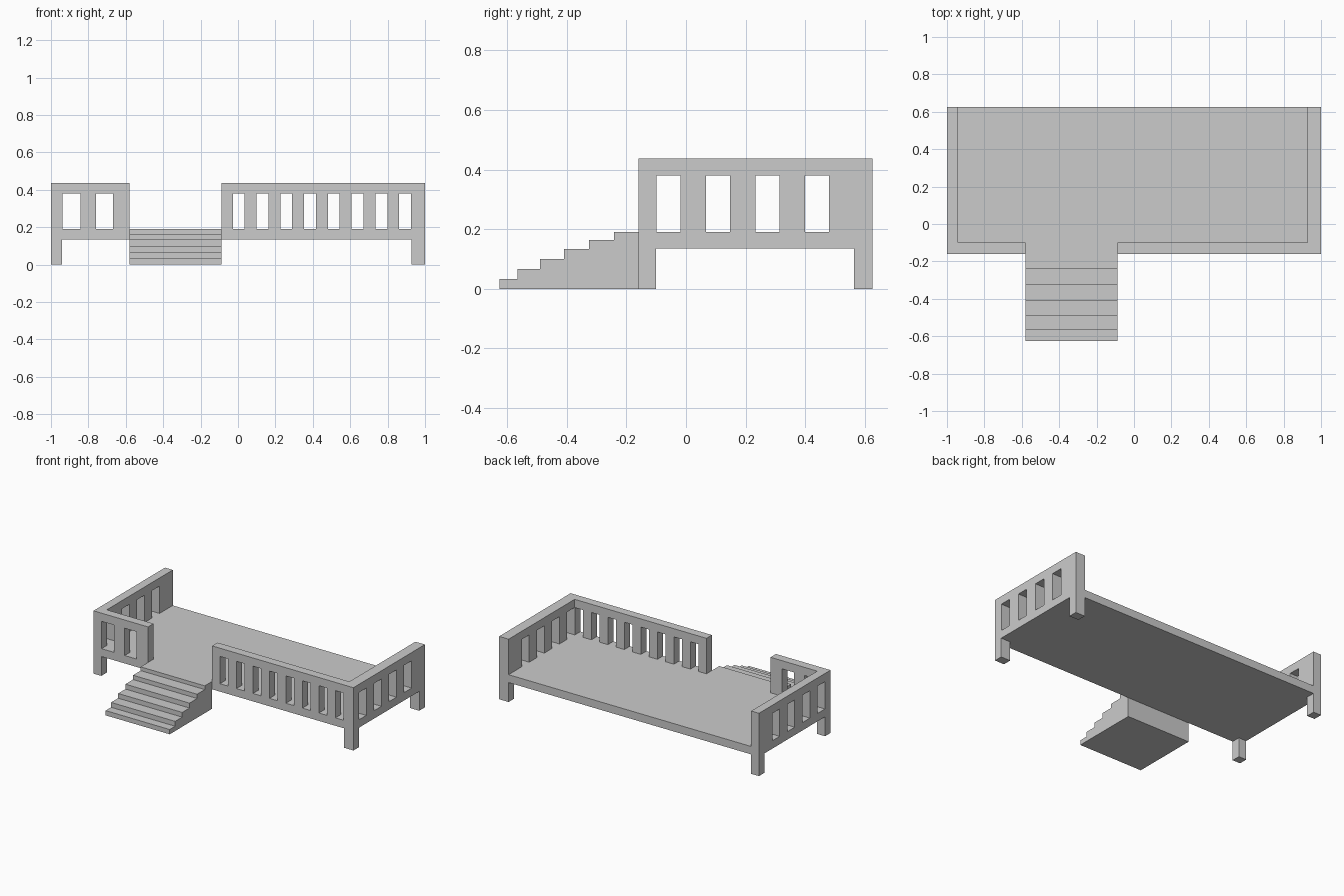
import bpy, bmesh
from mathutils import Vector

if "Cube" in bpy.data.objects:
    bpy.data.objects.remove(bpy.data.objects["Cube"])

FRONT, INNER, BACK = -0.16, -0.10, 0.626     # y of front face, inside of front rail, back
LEFT_IN, RIGHT_IN = -0.94, 0.927             # x of the inside of the side rails
UNDER, FLOOR, WIN_TOP, TOP = 0.135, 0.19, 0.38, 0.437
GAP_L, GAP_R = -0.58, -0.087                 # opening for the stairs


def finish(bm, name):
    bmesh.ops.recalc_face_normals(bm, faces=bm.faces)
    mesh = bpy.data.meshes.new(name)
    bm.to_mesh(mesh)
    bm.free()
    obj = bpy.data.objects.new(name, mesh)
    bpy.context.collection.objects.link(obj)
    return obj


def boxes(name, bounds):
    bm = bmesh.new()
    for x0, x1, y0, y1, z0, z1 in bounds:
        vs = bmesh.ops.create_cube(bm, size=1)["verts"]
        for v in vs:
            v.co = ((x0 + x1) / 2 + v.co.x * (x1 - x0),
                    (y0 + y1) / 2 + v.co.y * (y1 - y0),
                    (z0 + z1) / 2 + v.co.z * (z1 - z0))
    return finish(bm, name)


def prism(name, points, direction):
    bm = bmesh.new()
    face = bm.faces.new([bm.verts.new(p) for p in points])
    new = bmesh.ops.extrude_face_region(bm, geom=[face], use_keep_orig=True)["geom"]
    bmesh.ops.translate(bm, vec=Vector(direction),
                        verts=[g for g in new if isinstance(g, bmesh.types.BMVert)])
    return finish(bm, name)


def cut(obj, cutter):
    cutter.hide_render = True
    mod = obj.modifiers.new("windows", "BOOLEAN")
    mod.operation, mod.solver, mod.object = "DIFFERENCE", "EXACT", cutter
    bpy.context.view_layer.objects.active = obj
    bpy.ops.object.modifier_apply(modifier=mod.name)
    bpy.data.objects.remove(cutter)


def railing(name, outer, inner, end, front_windows):
    # L-shaped wall standing on the deck, open slots down to the floor
    outline = [(outer, FRONT), (end, FRONT), (end, INNER),
               (inner, INNER), (inner, BACK), (outer, BACK)]
    wall = prism(name, [(x, y, FLOOR) for x, y in outline], (0, 0, TOP - FLOOR))
    z = (FLOOR - 0.02, WIN_TOP)
    cut(wall, boxes("front_cutter", [(a, b, FRONT - 0.03, INNER + 0.01, *z)
                                     for a, b in front_windows]))
    xs = sorted((outer * 1.03, inner * 0.99))
    side = [-0.099 + 0.166 * i for i in range(4)]
    cut(wall, boxes("side_cutter", [(*xs, y, y + 0.081, *z) for y in side]))


# Deck platform
boxes("deck", [(-1, 1, FRONT, BACK, UNDER, FLOOR)])

# Corner legs
for side, x0, x1 in (("left", -1, LEFT_IN), ("right", RIGHT_IN, 1)):
    for end, y0, y1 in (("front", FRONT, INNER), ("back", 0.564, BACK)):
        boxes(f"{end}_{side}_leg", [(x0, x1, y0, y1, 0, UNDER)])

# Railings either side of the stair opening
railing("left_railing", -1, LEFT_IN, GAP_L, [(-0.938, -0.843), (-0.76, -0.668)])
railing("right_railing", 1, RIGHT_IN, GAP_R,
        [(-0.027 + 0.127 * i, 0.036 + 0.127 * i) for i in range(8)])

# Stairs: stepped side profile extruded across the opening
treads = [-0.626, -0.566, -0.489, -0.409, -0.325, -0.241]
risers = [0.033, 0.067, 0.10, 0.134, 0.164, FLOOR]
profile, height = [], 0
for y, z in zip(treads, risers):
    profile += [(GAP_L, y, height), (GAP_L, y, z)]
    height = z
profile += [(GAP_L, FRONT, FLOOR), (GAP_L, FRONT, 0)]
prism("stairs", profile, (GAP_R - GAP_L, 0, 0))
